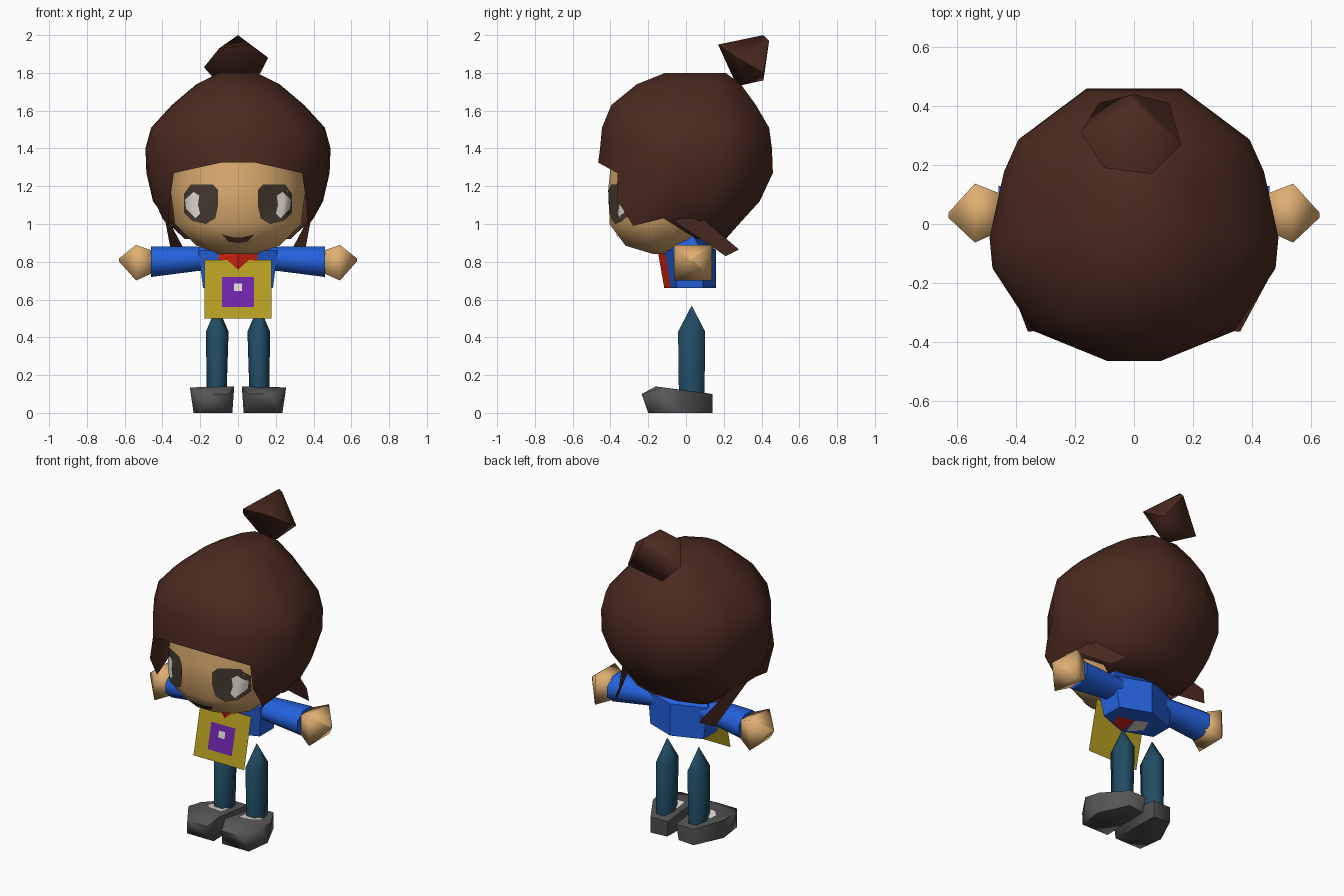
import bpy, bmesh, math
from mathutils import Vector
from mathutils.bvhtree import BVHTree

if "Cube" in bpy.data.objects:
    bpy.data.objects.remove(bpy.data.objects["Cube"])


def material(name, r, g, b):
    lin = [((c / 255 + 0.055) / 1.055) ** 2.4 for c in (r, g, b)]
    m = bpy.data.materials.new(name)
    m.diffuse_color = (*lin, 1)
    m.use_nodes = True
    m.node_tree.nodes["Principled BSDF"].inputs["Base Color"].default_value = m.diffuse_color
    return m


HAIR = material("dark brown", 75, 42, 32)
SKIN = material("tan skin", 222, 174, 113)
EYE = material("eye brown", 70, 57, 48)
WHITE = material("off white", 224, 219, 210)
BLUE = material("jacket blue", 36, 98, 222)
RED = material("shirt red", 218, 38, 18)
YELLOW = material("mustard", 182, 158, 34)
PURPLE = material("purple", 111, 36, 170)
TEAL = material("trouser teal", 33, 76, 100)
GREY = material("shoe grey", 86, 86, 86)


def finish(name, bm, mats, angle=50, closed=True):
    """Turn a bmesh into an object with smooth shading below the angle."""
    bmesh.ops.remove_doubles(bm, verts=bm.verts, dist=0.0005)
    if closed:
        bmesh.ops.recalc_face_normals(bm, faces=bm.faces)
    me = bpy.data.meshes.new(name)
    bm.to_mesh(me)
    bm.free()
    for m in mats:
        me.materials.append(m)
    ob = bpy.data.objects.new(name, me)
    bpy.context.collection.objects.link(ob)
    bpy.ops.object.select_all(action='DESELECT')
    ob.select_set(True)
    bpy.context.view_layer.objects.active = ob
    bpy.ops.object.shade_smooth_by_angle(angle=math.radians(angle))
    return ob


def loft(rings):
    """Skin a list of point rings and cap both ends."""
    bm = bmesh.new()
    vs = [[bm.verts.new(p) for p in r] for r in rings]
    n = len(vs[0])
    for a, b in zip(vs, vs[1:]):
        for i in range(n):
            j = (i + 1) % n
            bm.faces.new((a[i], a[j], b[j], b[i]))
    bm.faces.new(vs[0][::-1])
    bm.faces.new(vs[-1])
    bmesh.ops.recalc_face_normals(bm, faces=bm.faces)
    return bm


def hull(name, pts, mat, angle=40):
    bm = bmesh.new()
    for p in pts:
        bm.verts.new(p)
    bmesh.ops.convex_hull(bm, input=bm.verts)
    loose = [v for v in bm.verts if not v.link_faces]
    bmesh.ops.delete(bm, geom=loose, context='VERTS')
    return finish(name, bm, [mat], angle)


def plate(name, pts, mat):
    bm = bmesh.new()
    bm.faces.new([bm.verts.new(p) for p in pts])
    return finish(name, bm, [mat], closed=False)


def ngon(n, offset=0.5):
    return [(math.cos(math.tau * (i + offset) / n), math.sin(math.tau * (i + offset) / n)) for i in range(n)]


def level(plan, z, rx, front, back):
    cy, ry = (front + back) / 2, (back - front) / 2
    return [(u * rx, cy + v * ry, z) for u, v in plan]


# Head
ROUND = [(u / 0.966, v / 0.966) for u, v in ngon(12)]
bm = loft([level(ROUND, *r) for r in (
    (0.84, 0.09, -0.17, 0.0), (0.885, 0.22, -0.32, 0.03), (1.0, 0.335, -0.405, 0.15),
    (1.2, 0.36, -0.41, 0.32), (1.4, 0.34, -0.39, 0.32))])
head_tree = BVHTree.FromBMesh(bm)
finish("head", bm, [SKIN])

# Hair cap: a lofted shell with the face opening and the chin side removed
HALF = [(0.17, -1), (0.7, -0.79), (0.98, -0.33), (1, -0.1), (0.9, 0.39), (0.8, 0.63), (0.33, 1)]
PLAN = HALF + [(-u, v) for u, v in HALF[::-1]]
rings = [level(PLAN, *r) for r in (
    (0.92, 0.28, -0.02, 0.21), (1.01, 0.405, -0.38, 0.29), (1.12, 0.45, -0.43, 0.39),
    (1.27, 0.485, -0.46, 0.46), (1.40, 0.49, -0.455, 0.455), (1.51, 0.46, -0.445, 0.44),
    (1.63, 0.35, -0.395, 0.37), (1.74, 0.22, -0.26, 0.29), (1.80, 0.10, -0.11, 0.21))]
# shape the side locks and the fringe
for ring, i, p in ((1, 1, (0.37, -0.28, 0.99)), (1, 2, (0.40, -0.12, 1.03)), (1, 3, (0.405, 0.03, 1.06)),
                   (2, 1, (0.36, -0.365, 1.13)), (3, 0, (0.09, -0.465, 1.325))):
    rings[ring][i] = p
    rings[ring][13 - i] = (-p[0], p[1], p[2])
bm = loft(rings)
gone = []
for f in bm.faces:
    c = f.calc_center_median()
    face_gap = c.z < 1.28 and c.y < -0.2 and abs(c.x) < 0.3
    chin_gap = 0.93 < c.z < 1.02 and (c.y < -0.03 or abs(c.x) < 0.1 and c.y < 0.05)
    if face_gap or chin_gap:
        gone.append(f)
bmesh.ops.delete(bm, geom=gone, context='FACES')
finish("hair", bm, [HAIR], 60, closed=False)

# Hair bun
hull("hair_bun", [(0, 0.27, 1.73), (0.06, 0.30, 1.74), (0.06, 0.17, 1.95), (-0.1, 0.19, 1.93),
                  (0.16, 0.27, 1.88), (-0.18, 0.31, 1.83), (0.12, 0.41, 1.80),
                  (-0.12, 0.41, 1.76), (0, 0.41, 2.0), (0, 0.44, 1.97)], HAIR, 60)


# Eyes and mouth, draped over the head
def decal(name, outline, mat, lift):
    pts = []
    for a, b in zip(outline, outline[1:] + outline[:1]):
        a, b = Vector(a), Vector(b)
        pts += [a, a.lerp(b, 0.33), a.lerp(b, 0.67)]
    mid = sum(pts, Vector((0, 0))) / len(pts)
    bm = bmesh.new()

    def drape(p):
        hit = head_tree.ray_cast(Vector((p.x, -1, p.y)), Vector((0, 1, 0)))[0]
        return bm.verts.new((p.x, (hit.y if hit else -0.3) - lift, p.y))
    rings = [[drape(mid.lerp(p, t)) for p in pts] for t in (0.25, 0.5, 0.75, 1)]
    n = len(pts)
    center = drape(mid)
    for i in range(n):
        j = (i + 1) % n
        bm.faces.new((center, rings[0][i], rings[0][j]))
        for a, b in zip(rings, rings[1:]):
            bm.faces.new((a[i], b[i], b[j], a[j]))
    bmesh.ops.recalc_face_normals(bm, faces=bm.faces)
    if sum(f.normal.y for f in bm.faces) > 0:
        bmesh.ops.reverse_faces(bm, faces=bm.faces)
    finish(name, bm, [mat], closed=False)


EYE_SHAPE = [(0.105, 1.18), (0.135, 1.21), (0.25, 1.21), (0.285, 1.16), (0.285, 1.06),
             (0.24, 1.015), (0.17, 1.0), (0.12, 1.03), (0.105, 1.1)]
SHINE = [(0.205, 1.15), (0.235, 1.17), (0.28, 1.13), (0.275, 1.08), (0.225, 1.03), (0.2, 1.055), (0.212, 1.1)]
for s, side in ((1, "left"), (-1, "right")):
    decal(side + "_eye", [(s * x, z) for x, z in EYE_SHAPE], EYE, 0.007)
    decal(side + "_eye_shine", [(s * x, z) for x, z in SHINE], WHITE, 0.013)
decal("mouth", [(-0.085, 0.945), (-0.05, 0.926), (0, 0.93), (0.05, 0.926), (0.085, 0.945),
                (0.05, 0.905), (0, 0.9), (-0.05, 0.905)], HAIR, 0.007)

# Torso: blue jacket with a red shirt front
TORSO = [(0, -1), (0.5, -0.75), (1, -0.5), (1, 0.5), (0, 1), (-1, 0.5), (-1, -0.5), (-0.5, -0.75)]
bm = loft([level(TORSO, *r) for r in (
    (0.66, 0.185, -0.115, 0.16), (0.86, 0.21, -0.15, 0.16), (0.95, 0.17, -0.03, 0.05))])
for f in bm.faces:
    c = f.calc_center_median()
    if abs(c.x) < 0.07 and c.y < -0.04 and c.z > 0.67:
        f.material_index = 1
finish("torso", bm, [BLUE, RED], 35)
plate("shirt_hem", [(x, y, 0.656) for x, y in ((0.0, -0.1), (0.02, 0.03), (0.13, 0.01), (0.1, -0.07))], RED)
plate("shirt_tail", [(x, y, 0.656) for x, y in ((-0.02, -0.09), (-0.09, -0.02), (-0.05, 0.07), (0.02, 0.03))], WHITE)


# Hanging bib, tilted forward at the bottom, with its patch
def bib(name, w, z0, z1, mat, lift):
    def y(z):
        return -0.12 - (0.81 - z) * 0.23 - lift
    plate(name, [(-w, y(z0), z0), (w, y(z0), z0), (w, y(z1), z1), (-w, y(z1), z1)], mat)


bib("bib", 0.177, 0.5, 0.81, YELLOW, 0)
bib("bib_patch", 0.084, 0.56, 0.72, PURPLE, 0.005)
bib("bib_patch_dot", 0.022, 0.645, 0.685, WHITE, 0.009)

# Limbs, shoes and side hair strands
HEX, OCT, SQUARE = ngon(6), ngon(8), [(1, 1), (-1, 1), (-1, -1), (1, -1)]


def across(plan, x, cy, ry, cz, rz):
    return [(x, cy + u * ry, cz + v * rz) for u, v in plan]


for s, side in ((1, "left"), (-1, "right")):
    arm = loft([across(OCT, s * 0.14, 0.02, 0.085, 0.815, 0.066),
                across(OCT, s * 0.22, 0.02, 0.09, 0.815, 0.07),
                across(OCT, s * 0.46, 0.033, 0.105, 0.80, 0.087)])
    finish(side + "_sleeve", arm, [BLUE], 75)

    hand = loft([across(SQUARE, s * 0.44, 0.04, 0.058, 0.80, 0.055),
                 across(SQUARE, s * 0.54, 0.037, 0.1, 0.795, 0.094),
                 across(SQUARE, s * 0.63, 0.03, 0.008, 0.81, 0.008)])
    finish(side + "_hand", hand, [SKIN], 100)

    leg = loft([[(s * (cx + v * rx), 0.03 + u * ry, z) for u, v in HEX] for z, cx, rx, ry in (
        (0.08, 0.113, 0.052, 0.078), (0.43, 0.11, 0.06, 0.083), (0.565, 0.11, 0.002, 0.002))])
    finish(side + "_leg", leg, [TEAL], 75)

    shoe = [(0.04, 0.13, 0), (0.15, 0.14, 0), (0.235, -0.04, 0), (0.215, -0.2, 0), (0.03, -0.2, 0),
            (0.02, -0.16, 0.14), (0.255, -0.13, 0.135), (0.03, 0.14, 0.1), (0.15, 0.14, 0.1),
            (0.245, -0.02, 0.12), (0.05, -0.235, 0.1), (0.19, -0.235, 0.1)]
    hull(side + "_shoe", [(s * x, y, z) for x, y, z in shoe], GREY, 75)

    sock = [(0.06, -0.08), (0.15, -0.08), (0.185, -0.04), (0.175, 0.0), (0.06, 0.0)]
    plate(side + "_sock", [(s * x, y, 0.124 - 0.133 * y) for x, y in sock[::s]], WHITE)

    strand = [(0.385, -0.07, 1.02), (0.395, 0.04, 1.07), (0.285, 0.28, 0.865), (0.35, 0.21, 0.83)]
    plate(side + "_hair_strand", [(s * x, y, z) for x, y, z in strand[::s]], HAIR)
